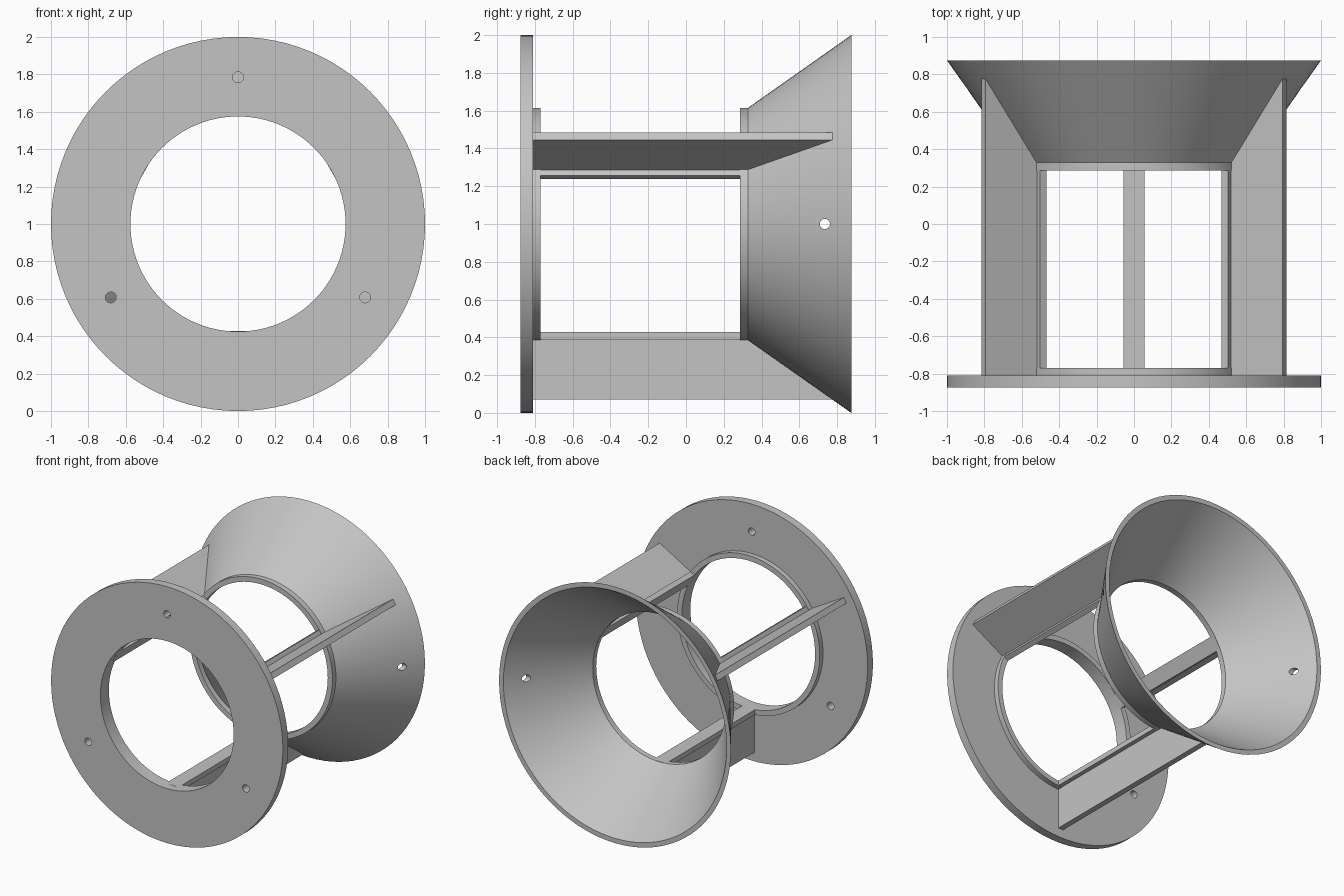
import bpy, bmesh, math
from mathutils import Matrix, Vector

cube = bpy.data.objects.get("Cube")
if cube:
    bpy.data.objects.remove(cube, do_unlink=True)

grey = bpy.data.materials.new("plain grey")
grey.use_nodes = True
grey.diffuse_color = (0.55, 0.55, 0.55, 1)
grey.node_tree.nodes["Principled BSDF"].inputs["Base Color"].default_value = (0.55, 0.55, 0.55, 1)

AXIS = Vector((0, 0, 1))      # the centre line runs along y at this height
SEGMENTS = 96


def finish(name, bm):
    bmesh.ops.recalc_face_normals(bm, faces=bm.faces)
    mesh = bpy.data.meshes.new(name)
    bm.to_mesh(mesh)
    bm.free()
    mesh.materials.append(grey)
    obj = bpy.data.objects.new(name, mesh)
    bpy.context.collection.objects.link(obj)
    return obj


def activate(obj):
    bpy.ops.object.select_all(action='DESELECT')
    obj.select_set(True)
    bpy.context.view_layer.objects.active = obj


def lathe(name, profile):
    """Revolve a closed (y, radius) profile around the centre line."""
    bm = bmesh.new()
    rings = []
    for i in range(SEGMENTS):
        a = math.tau * i / SEGMENTS
        rings.append([bm.verts.new((r * math.cos(a), y, AXIS.z + r * math.sin(a)))
                      for y, r in profile])
    n = len(profile)
    for i, ring in enumerate(rings):
        nxt = rings[(i + 1) % SEGMENTS]
        for j in range(n):
            k = (j + 1) % n
            bm.faces.new((ring[j], ring[k], nxt[k], nxt[j]))
    return finish(name, bm)


def radial_prism(name, outline, width, angle):
    """Extrude a (y, radius) outline sideways, standing out at the given angle."""
    out = Vector((math.cos(angle), 0, math.sin(angle)))
    side = Vector((-math.sin(angle), 0, math.cos(angle)))
    bm = bmesh.new()
    face = bm.faces.new([bm.verts.new(AXIS + out * r + Vector((0, y, 0)) - side * width / 2)
                         for y, r in outline])
    ext = bmesh.ops.extrude_face_region(bm, geom=[face])
    bmesh.ops.translate(bm, vec=side * width,
                        verts=[v for v in ext["geom"] if isinstance(v, bmesh.types.BMVert)])
    return finish(name, bm)


def drill(target, place, axis, radius, depth):
    """Cut a round hole through the target."""
    bm = bmesh.new()
    turn = Vector((0, 0, 1)).rotation_difference(axis).to_matrix().to_4x4()
    bmesh.ops.create_cone(bm, cap_ends=True, segments=24, radius1=radius, radius2=radius,
                          depth=depth, matrix=Matrix.Translation(place) @ turn)
    cutter = finish("hole_cutter", bm)
    cutter.hide_render = True
    mod = target.modifiers.new("hole", 'BOOLEAN')
    mod.operation = 'DIFFERENCE'
    mod.solver = 'EXACT'
    mod.object = cutter
    activate(target)
    bpy.ops.object.modifier_apply(modifier=mod.name)
    bpy.data.objects.remove(cutter, do_unlink=True)


# Front plate with its raised collar, and three screw holes
plate = lathe("front_plate", [(-0.875, 0.575), (-0.875, 1.0), (-0.81, 1.0),
                              (-0.81, 0.615), (-0.77, 0.615), (-0.77, 0.575)])
for degrees in (90, 210, 330):
    a = math.radians(degrees)
    spot = AXIS + Vector((0.785 * math.cos(a), -0.84, 0.785 * math.sin(a)))
    drill(plate, spot, Vector((0, 1, 0)), 0.029, 0.3)

# Flared rear cone with its neck ring, cross drilled from side to side
cone = lathe("rear_cone", [(0.285, 0.575), (0.285, 0.615), (0.328, 0.615),
                           (0.875, 1.0), (0.875, 0.963), (0.328, 0.575)])
drill(cone, AXIS + Vector((0, 0.735, 0)), Vector((1, 0, 0)), 0.027, 3)

# Three T-shaped struts joining plate and cone
for label, degrees in (("bottom", 270), ("left", 30), ("right", 150)):
    a = math.radians(degrees)
    radial_prism(label + "_strut_web",
                 [(-0.81, 0.605), (0.32, 0.605), (0.78, 0.93), (-0.81, 0.93)], 0.045, a)
    radial_prism(label + "_strut_flange",
                 [(-0.81, 0.573), (0.328, 0.573), (0.328, 0.612), (-0.81, 0.612)], 0.112, a)

# Smooth the round parts, keeping their rims crisp
for obj in (plate, cone):
    activate(obj)
    bpy.ops.object.shade_smooth_by_angle(angle=math.radians(30))
